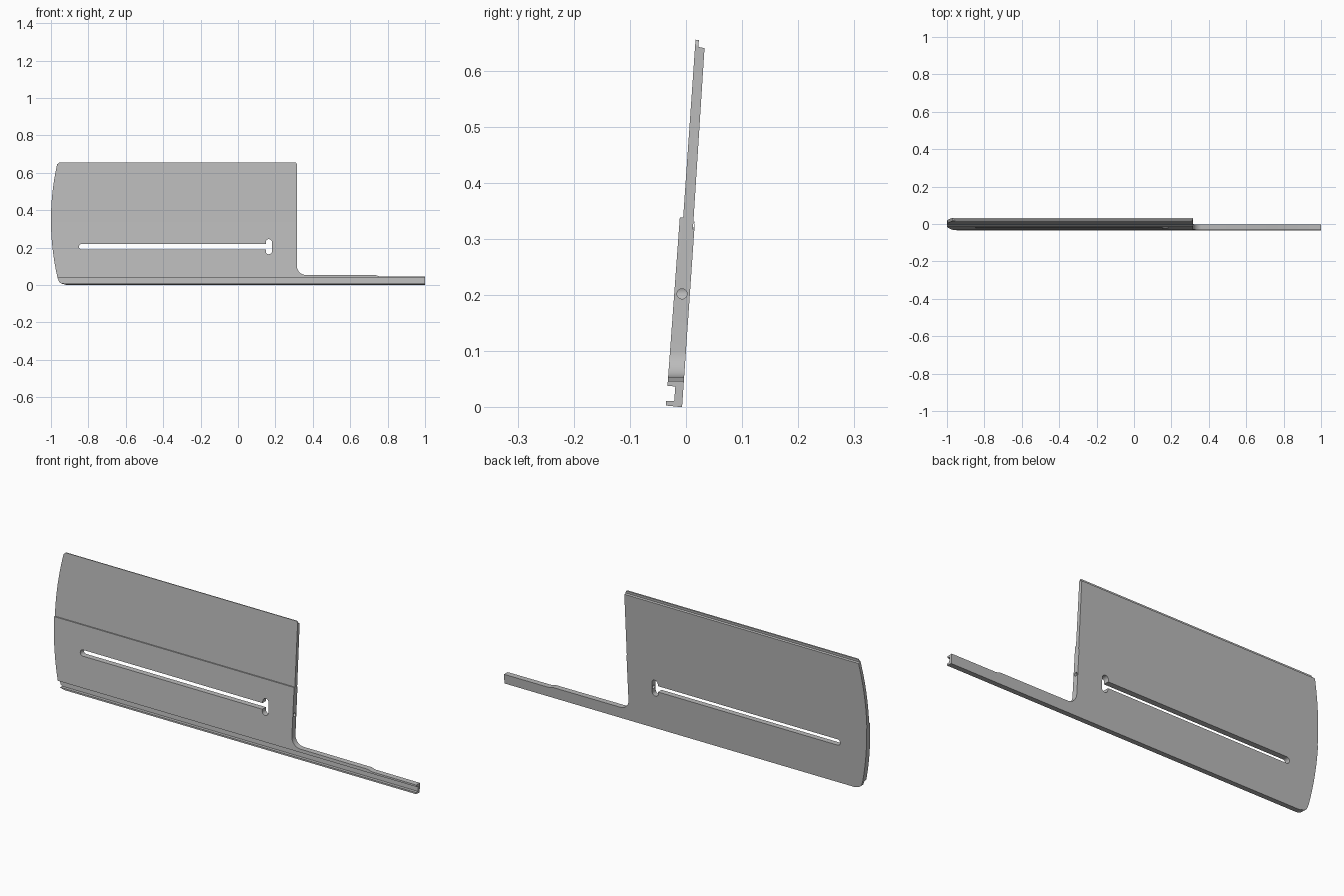
import bpy, bmesh, math
from mathutils import Vector

cube = bpy.data.objects.get("Cube")
if cube:
    bpy.data.objects.remove(cube, do_unlink=True)

grey = bpy.data.materials.new("plain_grey")
grey.use_nodes = True
colour = (0.5, 0.5, 0.5, 1)
grey.diffuse_color = colour
grey.node_tree.nodes["Principled BSDF"].inputs["Base Color"].default_value = colour


def prism(name, points, offset):
    """Extrude a closed outline of 3D points along an offset."""
    bm = bmesh.new()
    face = bm.faces.new([bm.verts.new(p) for p in points])
    new = bmesh.ops.extrude_face_region(bm, geom=[face])["geom"]
    bmesh.ops.translate(bm, vec=offset, verts=[v for v in new if isinstance(v, bmesh.types.BMVert)])
    bmesh.ops.recalc_face_normals(bm, faces=bm.faces)
    mesh = bpy.data.meshes.new(name)
    bm.to_mesh(mesh)
    bm.free()
    mesh.materials.append(grey)
    ob = bpy.data.objects.new(name, mesh)
    bpy.context.collection.objects.link(ob)
    return ob


def arc(cx, cz, r, start, end, steps):
    angles = [math.radians(start + (end - start) * i / steps) for i in range(steps + 1)]
    return [(cx + r * math.cos(a), cz + r * math.sin(a)) for a in angles]


def from_front(name, outline):
    return prism(name, [(x, -0.2, z) for x, z in outline], Vector((0, 0.4, 0)))


def carve(target, tool, operation):
    tool.hide_render = True
    mod = target.modifiers.new(operation, "BOOLEAN")
    mod.operation, mod.object, mod.solver = operation, tool, "EXACT"
    bpy.context.view_layer.objects.active = target
    bpy.ops.object.modifier_apply(modifier=mod.name)
    bpy.data.objects.remove(tool, do_unlink=True)


# Leaning cross-section with bottom channel, fold steps and top rebate (y, z)
section = [(-0.007, 0), (-0.036, 0.003), (-0.036, 0.011), (-0.021, 0.011),
           (-0.019, 0.037), (-0.033, 0.038), (-0.011, 0.338), (-0.005, 0.338),
           (0.017, 0.655), (0.023, 0.654), (0.022, 0.642), (0.033, 0.64),
           (0.012, 0.312), (0.016, 0.333)]
panel = prism("panel_with_arm", [(-1.1, y, z) for y, z in section], Vector((2.1, 0, 0)))

# Front outline: bowed left end, straight right edge, fillet and narrow arm
outline = arc(0.368, 0.3475, 1.368, 167.4, 193, 24)
outline += [(-0.957, 0.017), (-0.945, 0.008), (-0.925, 0.003), (-0.9, -0.02), (1.1, -0.02),
            (1.1, 0.046), (0.755, 0.047), (0.735, 0.053)]
outline += arc(0.363, 0.102, 0.048, 270, 180, 10)
outline += [(0.315, 0.645), (0.311, 0.653), (0.3, 0.67), (-0.95, 0.67), (-0.96, 0.65)]
carve(panel, from_front("outline_cutter", outline), "INTERSECT")

# Long slot with a cross slot at its right end
slot = arc(-0.835, 0.205, 0.015, 90, 270, 10) + [(0.165, 0.19), (0.165, 0.22)]
carve(panel, from_front("slot_cutter", slot), "DIFFERENCE")
cross = arc(0.165, 0.229, 0.0165, 0, 180, 10) + arc(0.165, 0.181, 0.0165, 180, 360, 10)
carve(panel, from_front("cross_cutter", cross), "DIFFERENCE")

# Round bore entering from the right edge
bore = [(0.06, y, z) for y, z in arc(-0.007, 0.202, 0.009, 0, 345, 23)]
carve(panel, prism("bore_cutter", bore, Vector((0.3, 0, 0))), "DIFFERENCE")

bpy.ops.object.select_all(action="DESELECT")
panel.select_set(True)
bpy.context.view_layer.objects.active = panel
bpy.ops.object.shade_smooth_by_angle(angle=math.radians(20))
